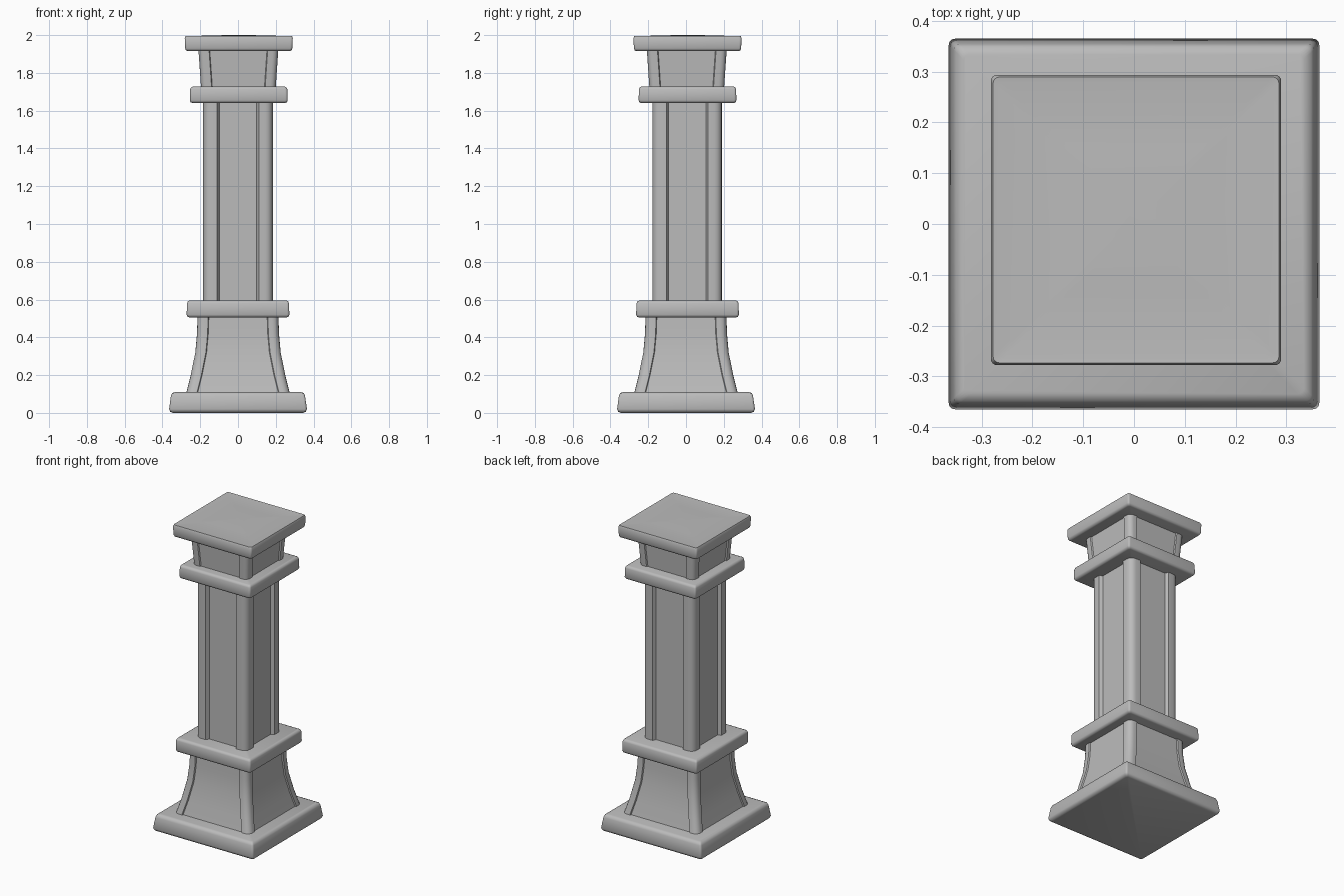
import bpy, bmesh, math
from math import cos, sin, pi

if "Cube" in bpy.data.objects:
    bpy.data.objects.remove(bpy.data.objects["Cube"], do_unlink=True)

# One plain stone colour
stone = bpy.data.materials.new("grey stone")
stone.use_nodes = True
grey = (0.5, 0.5, 0.5, 1)
stone.diffuse_color = grey
stone.node_tree.nodes["Principled BSDF"].inputs["Base Color"].default_value = grey


def section(half, radius, post=0, recess=0, steps=4):
    """Square outline with rounded corners, optionally with raised corner posts."""
    corner = []
    inner = half - radius
    for i in range(steps + 1):
        a = i / steps * pi / 2
        corner.append((inner + radius * cos(a), inner + radius * sin(a)))
    if recess:
        side, face = half - post, half - recess
        corner = [(face, side)] + [(half, side + recess / 2)] + corner
        corner += [(side + recess / 2, half), (side, face)]
    ring = []
    for q in range(4):
        c, s = round(cos(q * pi / 2)), round(sin(q * pi / 2))
        ring += [(x * c - y * s, x * s + y * c) for x, y in corner]
    return ring


def loft(name, profile, radius, post=0, recess=0, offset=(0, 0)):
    """Stack outlines along a profile of (half width, height) pairs."""
    bm = bmesh.new()
    rings = []
    for half, z in profile:
        rings.append([bm.verts.new((x + offset[0], y + offset[1], z))
                      for x, y in section(half, radius, post, recess)])
    n = len(rings[0])
    for low, high in zip(rings, rings[1:]):
        for i in range(n):
            j = (i + 1) % n
            bm.faces.new((low[i], low[j], high[j], high[i]))
    bm.faces.new(rings[0][::-1])
    bm.faces.new(rings[-1])
    mesh = bpy.data.meshes.new(name)
    bm.to_mesh(mesh)
    bm.free()
    mesh.materials.append(stone)
    ob = bpy.data.objects.new(name, mesh)
    bpy.context.collection.objects.link(ob)
    bpy.ops.object.select_all(action="DESELECT")
    ob.select_set(True)
    bpy.context.view_layer.objects.active = ob
    bpy.ops.object.shade_smooth_by_angle(angle=math.radians(50))
    return ob


def slab(name, half, bottom, top, taper=0.0, soft=0.015, crown=0, offset=(0, 0)):
    """Square moulding with softened edges and an optional low crown."""
    profile = [(half - soft, bottom), (half - soft * 0.3, bottom + soft * 0.3),
               (half, bottom + soft), (half - taper, top - soft),
               (half - taper - soft * 0.3, top - soft * 0.3),
               (half - taper - soft, top - crown)]
    if crown:
        profile.append((half * 0.5, top - crown * 0.25))
        profile.append((half * 0.15, top))
    return loft(name, profile, 0.012, offset=offset)


# Plinth and flared foot
slab("plinth", 0.365, 0, 0.11, taper=0.01, soft=0.02)
loft("flared_foot", [(0.275, 0.1), (0.25, 0.2), (0.226, 0.32), (0.217, 0.42), (0.214, 0.52)],
     0.035, post=0.06, recess=0.008)

# Shaft with raised corner posts
loft("shaft", [(0.184, 0.58), (0.184, 1.66)], 0.04, post=0.085, recess=0.022,
     offset=(0, 0.006))

# Mouldings around the shaft
slab("lower_band", 0.272, 0.505, 0.595, taper=0.002, offset=(0, 0.008))
slab("upper_band", 0.259, 1.64, 1.728, taper=0.002, offset=(0.004, 0.008))

# Neck and cap
loft("neck", [(0.197, 1.71), (0.203, 1.8), (0.212, 1.93)], 0.03, post=0.06, recess=0.008,
     offset=(0.002, 0.004))
slab("cap", 0.284, 1.915, 2.0, taper=-0.002, crown=0.006, offset=(0.004, 0.008))
